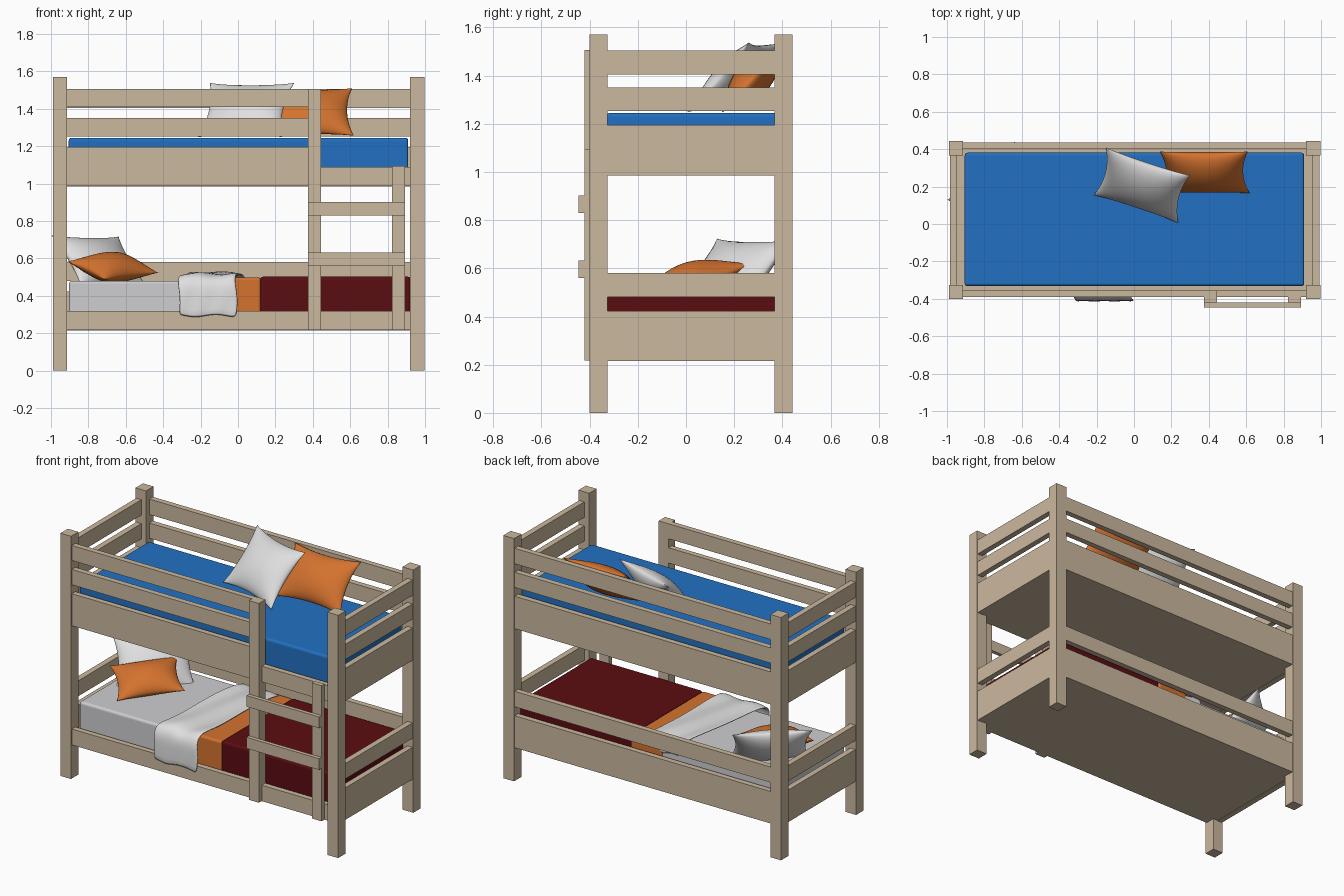
import bpy, bmesh, math
from mathutils import Vector

if "Cube" in bpy.data.objects:
    bpy.data.objects.remove(bpy.data.objects["Cube"])


def material(name, r, g, b):
    m = bpy.data.materials.new(name)
    m.diffuse_color = (r, g, b, 1)
    m.use_nodes = True
    m.node_tree.nodes["Principled BSDF"].inputs["Base Color"].default_value = m.diffuse_color
    return m


WOOD = material("pale wood", 0.60, 0.48, 0.345)
BLUE = material("blue", 0.016, 0.165, 0.54)
RED = material("burgundy", 0.105, 0.004, 0.006)
ORANGE = material("orange", 0.66, 0.17, 0.028)
WHITE = material("white", 0.74, 0.74, 0.74)
GREY = material("mattress white", 0.62, 0.61, 0.63)


def finish(name, bm, mat, smooth=False):
    bmesh.ops.recalc_face_normals(bm, faces=bm.faces)
    me = bpy.data.meshes.new(name)
    bm.to_mesh(me)
    bm.free()
    me.materials.append(mat)
    ob = bpy.data.objects.new(name, me)
    bpy.context.collection.objects.link(ob)
    if smooth:
        for p in me.polygons:
            p.use_smooth = True
    return ob


def box(name, x, y, z, mat=WOOD, bevel=0.0):
    bm = bmesh.new()
    bmesh.ops.create_cube(bm, size=1)
    for v in bm.verts:
        v.co = [a + (c + 0.5) * (b - a) for c, (a, b) in zip(v.co, (x, y, z))]
    if bevel:
        bmesh.ops.bevel(bm, geom=bm.edges[:], offset=bevel, segments=3,
                        profile=0.5, affect='EDGES')
    return finish(name, bm, mat)


def pillow(name, centre, u, v, mat, puff=0.075, n=20):
    """Cushion with pinched sides; u and v are half-extent vectors."""
    c, u, v = Vector(centre), Vector(u), Vector(v)
    w = u.cross(v).normalized()
    bm = bmesh.new()
    for side in (1, -1):
        rows = []
        for i in range(n + 1):
            s = -math.cos(math.pi * i / n)
            row = []
            for j in range(n + 1):
                t = -math.cos(math.pi * j / n)
                h = puff * (max(0, (1 - s * s) * (1 - t * t))) ** 0.6
                row.append(bm.verts.new(c + u * s * (1 - 0.13 * (1 - t * t))
                                        + v * t * (1 - 0.13 * (1 - s * s))
                                        + w * side * h))
            rows.append(row)
        for i in range(n):
            for j in range(n):
                bm.faces.new((rows[i][j], rows[i + 1][j],
                              rows[i + 1][j + 1], rows[i][j + 1]))
    bmesh.ops.remove_doubles(bm, verts=bm.verts, dist=1e-5)
    return finish(name, bm, mat, True)


# corner posts
L, R = (-0.99, -0.915), (0.92, 0.997)
F, B = (-0.40, -0.325), (0.367, 0.443)
for sx, xs in (("left", L), ("right", R)):
    for sy, ys in (("front", F), ("back", B)):
        box(f"{sy}_{sx}_post", xs, ys, (0, 1.57))

# boards on both ends and the back; the first lists are open rails
SPAN_X, SPAN_Y = (-0.915, 0.92), (-0.325, 0.367)
rails = [(1.405, 1.505), (1.252, 1.35), (0.48, 0.58)]
boards = [(1.09, 1.195), (0.985, 1.09), (0.319, 0.422), (0.215, 0.319)]
for i, z in enumerate(rails + boards):
    box(f"left_end_board_{i}", (-0.985, -0.948), SPAN_Y, z)
    box(f"right_end_board_{i}", (0.955, 0.992), SPAN_Y, z)
    box(f"back_board_{i}", SPAN_X, (0.40, 0.437), z)

# front boards: guard rails stop at the ladder
FY = (-0.391, -0.355)
for i, z in enumerate([(1.41, 1.507), (1.253, 1.352), (1.09, 1.195)]):
    box(f"front_guard_{i}", (-0.915, 0.374), FY, z)
for i, z in enumerate([(0.988, 1.09), (0.217, 0.32)]):
    box(f"front_side_board_{i}", SPAN_X, FY, z)

# bed bases
for name, z in (("upper_base", 0.987), ("lower_base", 0.217)):
    box(name, (-0.95, 0.957), (-0.355, 0.40), (z, z + 0.03))

# ladder
box("ladder_left_upright", (0.373, 0.444), (-0.421, -0.355), (0.218, 1.507))
box("ladder_right_upright", (0.823, 0.893), (-0.421, -0.391), (0.218, 1.095))
for i, z in enumerate([0.56, 0.83]):
    box(f"ladder_step_{i}", (0.373, 0.893), (-0.446, -0.421), (z, z + 0.072))

# mattresses and blanket
box("upper_mattress", (-0.905, 0.91), (-0.332, 0.381), (1.01, 1.245), BLUE, 0.015)
box("lower_mattress", (-0.903, 0.90), (-0.335, 0.381), (0.24, 0.48), GREY, 0.015)
box("red_blanket", (0.12, 0.922), (-0.345, 0.386), (0.25, 0.502), RED, 0.014)
box("orange_blanket_fold", (-0.10, 0.122), (-0.347, 0.388), (0.25, 0.499), ORANGE, 0.014)

# white sheet folded back and hanging over the front board
profile = [(0.385, 0.44), (0.38, 0.495), (0.34, 0.515), (0.2, 0.52), (0.05, 0.517),
           (-0.1, 0.513), (-0.22, 0.512), (-0.32, 0.515), (-0.37, 0.505),
           (-0.395, 0.47), (-0.402, 0.42), (-0.402, 0.36), (-0.405, 0.29)]
bm = bmesh.new()
NX = 12
rows = []
for k, (y, z) in enumerate(profile):
    back = (y + 0.4) / 0.8
    row = []
    for i in range(NX + 1):
        t = i / NX
        x = -0.318 + 0.095 * back + t * (0.31 - 0.055 * back)
        x += 0.008 * math.sin(k * 1.3)
        wave = 0.006 * math.sin(t * 9 + k * 0.7)
        hang = k > 8
        row.append(bm.verts.new((x, y - (abs(wave) if hang else 0),
                                 z + (wave * 1.2 if k == 12 or not hang else 0))))
    rows.append(row)
for k in range(len(rows) - 1):
    for i in range(NX):
        bm.faces.new((rows[k][i], rows[k][i + 1], rows[k + 1][i + 1], rows[k + 1][i]))
sheet = finish("folded_sheet", bm, WHITE, True)
sol = sheet.modifiers.new("thickness", 'SOLIDIFY')
sol.thickness = 0.012
sol.offset = 0
sub = sheet.modifiers.new("soft", 'SUBSURF')
sub.levels = sub.render_levels = 1

# pillows
pillow("upper_white_pillow", (0.043, 0.207, 1.393), (0.226, -0.075, 0),
       (0.032, 0.128, 0.145), WHITE)
pillow("upper_orange_pillow", (0.378, 0.276, 1.383), (0.236, 0, 0),
       (-0.005, 0.112, 0.127), ORANGE)
pillow("lower_white_pillow", (-0.74, 0.195, 0.585), (0.18, 0.156, -0.003),
       (-0.078, 0.09, 0.135), WHITE)
pillow("lower_orange_pillow", (-0.67, 0.03, 0.553), (0.145, 0.14, 0.018),
       (-0.1, 0.105, 0.048), ORANGE)
